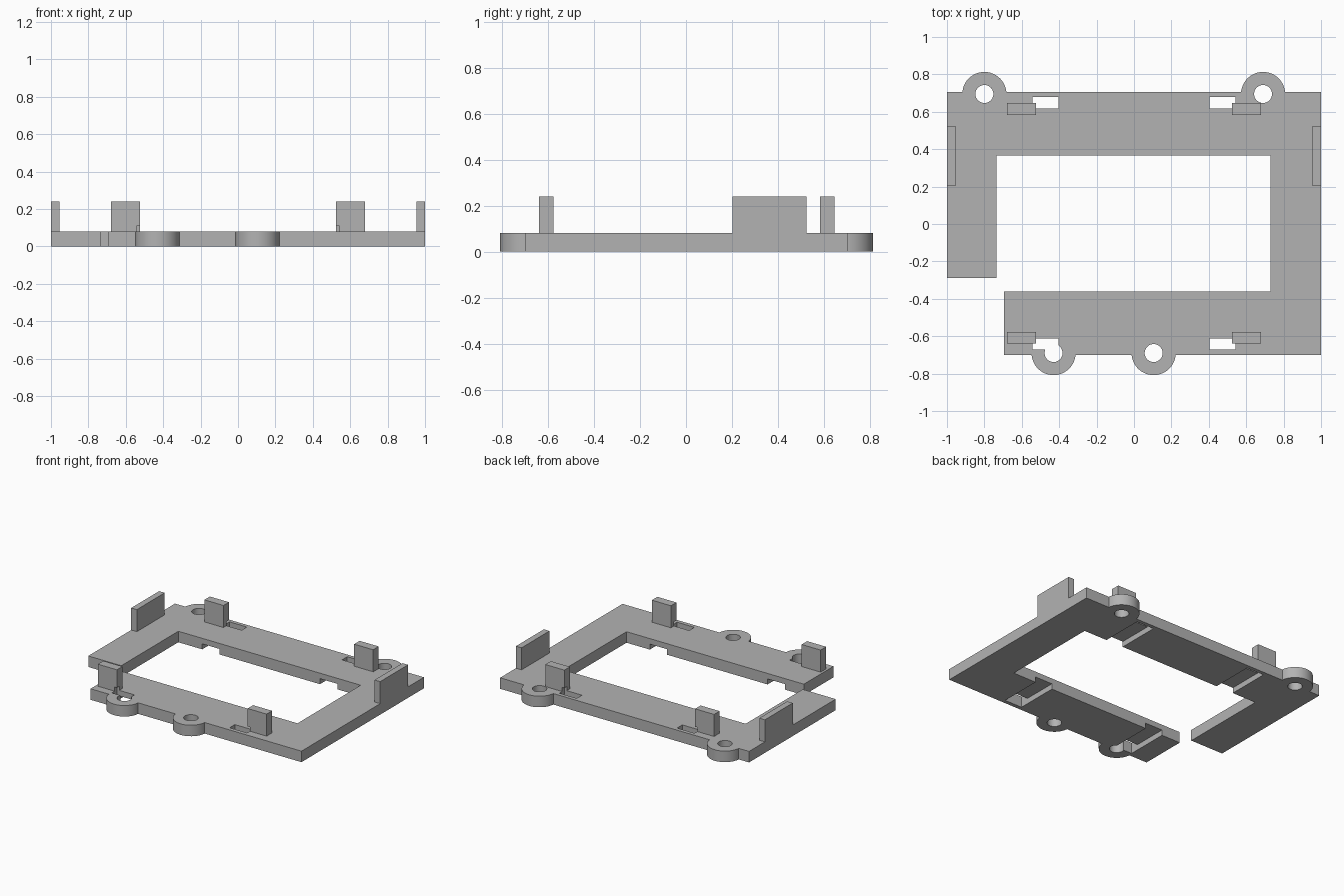
import bpy
import bmesh

cube = bpy.data.objects.get("Cube")
if cube:
    bpy.data.objects.remove(cube, do_unlink=True)

THICK, TAB_TOP, GROOVE = 0.08, 0.24, 0.04

grey = bpy.data.materials.new("plain grey")
grey.use_nodes = True
colour = (0.45, 0.45, 0.45, 1)
grey.diffuse_color = colour
grey.node_tree.nodes["Principled BSDF"].inputs["Base Color"].default_value = colour


def finish(name, bm):
    bmesh.ops.recalc_face_normals(bm, faces=bm.faces)
    mesh = bpy.data.meshes.new(name)
    bm.to_mesh(mesh)
    bm.free()
    mesh.materials.append(grey)
    obj = bpy.data.objects.new(name, mesh)
    bpy.context.collection.objects.link(obj)
    return obj


def prism(name, outline, z0, z1):
    bm = bmesh.new()
    face = bm.faces.new([bm.verts.new((x, y, z0)) for x, y in outline])
    ext = bmesh.ops.extrude_face_region(bm, geom=[face])
    for v in ext["geom"]:
        if isinstance(v, bmesh.types.BMVert):
            v.co.z = z1
    return finish(name, bm)


def box(name, xs, ys, zs):
    (x0, x1), (y0, y1) = sorted(xs), sorted(ys)
    return prism(name, [(x0, y0), (x1, y0), (x1, y1), (x0, y1)], *zs)


def disc(name, x, y, r, z0, z1):
    bm = bmesh.new()
    bmesh.ops.create_cone(bm, cap_ends=True, segments=48, radius1=r, radius2=r, depth=z1 - z0)
    bmesh.ops.translate(bm, verts=bm.verts, vec=(x, y, (z0 + z1) / 2))
    return finish(name, bm)


def combine(target, tool, operation, keep=False):
    mod = target.modifiers.new("combine", "BOOLEAN")
    mod.operation, mod.object, mod.solver = operation, tool, "EXACT"
    bpy.ops.object.select_all(action="DESELECT")
    bpy.context.view_layer.objects.active = target
    target.select_set(True)
    bpy.ops.object.modifier_apply(modifier=mod.name)
    if not keep:
        bpy.data.objects.remove(tool, do_unlink=True)


# Flat open frame, with a gap at the front right corner
frame = prism("frame", [
    (-1, -0.29), (-0.735, -0.29), (-0.735, 0.365), (0.73, 0.365), (0.73, -0.36),
    (-0.695, -0.36), (-0.695, -0.7), (1, -0.7), (1, 0.705), (-1, 0.705)], 0, THICK)

# Round screw lugs on the front and back edges
lugs = [(-0.8, 0.695), (0.69, 0.695), (-0.43, -0.69), (0.105, -0.69)]
for x, y in lugs:
    combine(frame, disc("lug", x, y, 0.118, 0, THICK), "UNION")
for x, y in lugs:
    combine(frame, disc("screw_hole", x, y, 0.048, -0.1, 0.2), "DIFFERENCE")

# Clip tabs, each with a through slot beside it and a groove underneath
for side, row, shift in ((-1, "back", 0.003), (1, "back", 0.003),
                         (-1, "front", -0.003), (1, "front", -0.003)):
    d = 1 if row == "back" else -1
    hand = "left" if side > 0 else "right"
    ys = lambda a, b: (d * a + 0.003, d * b + 0.003)
    xs = (side * 0.403, side * 0.543)
    tab = box(f"{row}_{hand}_tab", (side * 0.525, side * 0.678), ys(0.58, 0.643), (THICK, TAB_TOP))
    groove = box("groove", xs, ys(0.3, 0.675), (-0.1, GROOVE))
    combine(frame, groove, "DIFFERENCE")
    slot = box("slot", xs, ys(0.615, 0.675), (-0.1, 0.11))
    combine(frame, slot, "DIFFERENCE", keep=True)
    combine(tab, slot, "DIFFERENCE")

# Long upright tabs on the outer sides
for side, hand in ((1, "left"), (-1, "right")):
    box(f"{hand}_side_tab", (side * 0.955, side), (0.203, 0.523), (THICK, TAB_TOP))

# Smooth the round lugs and holes, keeping edges sharp
bpy.ops.object.select_all(action="DESELECT")
frame.select_set(True)
bpy.context.view_layer.objects.active = frame
bpy.ops.object.shade_smooth_by_angle()
